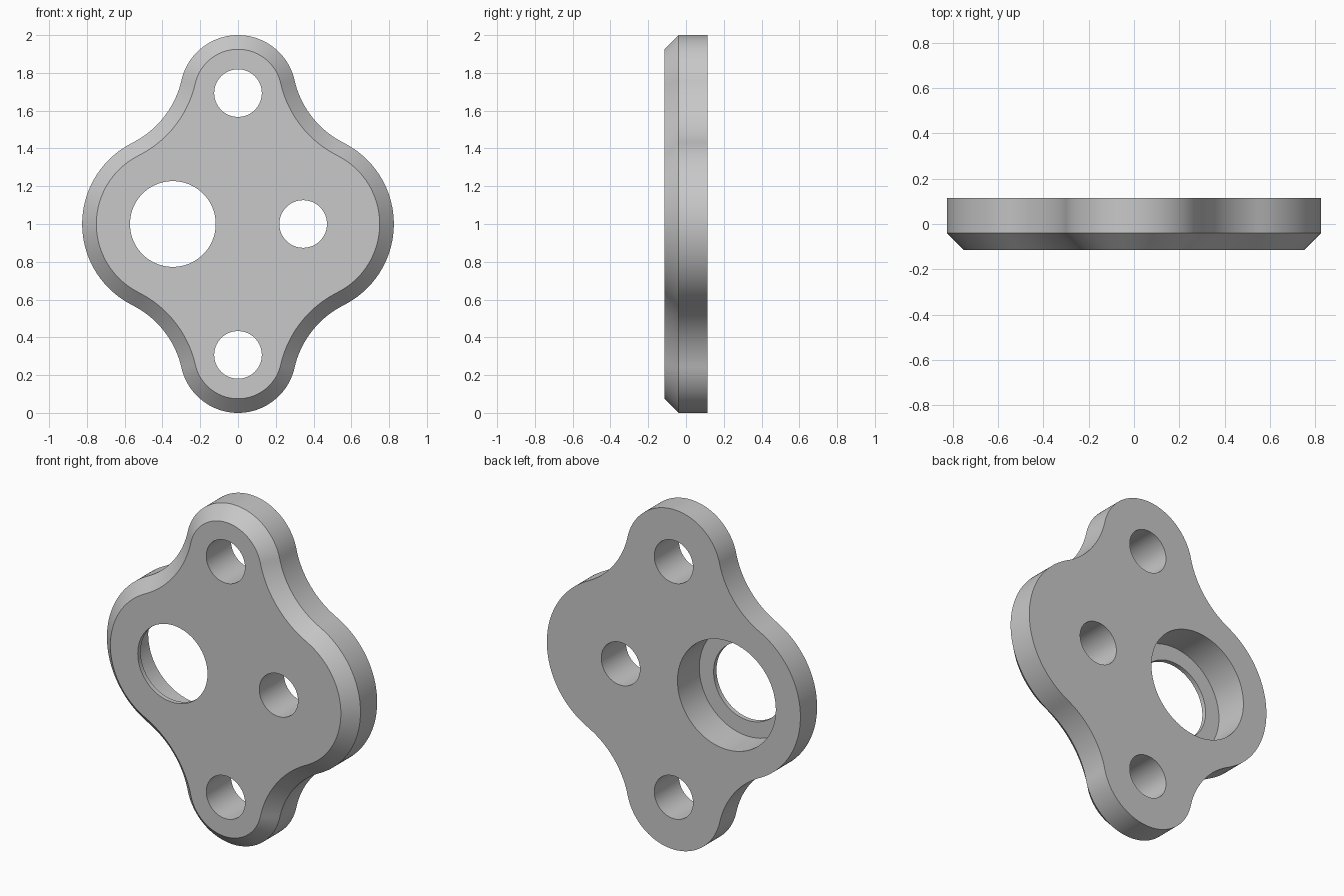
import bpy
import bmesh
import math
from mathutils import Vector

cube = bpy.data.objects.get("Cube")
if cube:
    bpy.data.objects.remove(cube, do_unlink=True)

# Main dimensions, in the x-z plane with depth along y
FRONT, SHOULDER, BACK = -0.115, -0.04, 0.115
CHAMFER = 0.075
MID_Z = 1.0
SIDE_X, SIDE_R = 0.345, 0.48
END_Z, END_R = 0.693, 0.307
WAIST = Vector((0.781, 0.872))
WAIST_R = 0.4945


def arc(centre, radius, start, end, steps):
    """Points on an arc, without the final one."""
    angles = [start + (end - start) * i / steps for i in range(steps)]
    return [(centre[0] + radius * math.cos(a), centre[1] + radius * math.sin(a))
            for a in angles]


def outline(inset):
    """Closed four-lobed outline: one quarter of tangent arcs, mirrored twice."""
    to_side = WAIST - Vector((SIDE_X, 0))
    to_end = WAIST - Vector((0, END_Z))
    a = math.atan2(to_side.y, to_side.x)
    b = math.atan2(to_end.y, to_end.x)
    quarter = arc((SIDE_X, 0), SIDE_R - inset, 0, a, 24)
    quarter += arc(WAIST, WAIST_R + inset, math.pi + a, math.pi + b, 20)
    quarter += arc((0, END_Z), END_R - inset, b, math.pi / 2, 26)
    quarter.append((0, END_Z + END_R - inset))
    half = quarter + [(-x, z) for x, z in reversed(quarter[:-1])]
    return half + [(x, -z) for x, z in reversed(half[1:-1])]


def make_object(name, bm):
    bmesh.ops.recalc_face_normals(bm, faces=bm.faces)
    mesh = bpy.data.meshes.new(name)
    bm.to_mesh(mesh)
    bm.free()
    obj = bpy.data.objects.new(name, mesh)
    bpy.context.collection.objects.link(obj)
    return obj


def loft(name, sections):
    """Solid through a list of (depth, points) sections with flat caps."""
    bm = bmesh.new()
    rings = [[bm.verts.new((x, y, z + MID_Z)) for x, z in points]
             for y, points in sections]
    for r1, r2 in zip(rings, rings[1:]):
        for i in range(len(r1)):
            j = (i + 1) % len(r1)
            bm.faces.new((r1[i], r1[j], r2[j], r2[i]))
    bm.faces.new(rings[0])
    bm.faces.new(rings[-1])
    return make_object(name, bm)


def drill(plate, x, z, radius, start, end):
    """Cut a round hole along y."""
    circle = arc((x, z), radius, 0, 2 * math.pi, 80)
    cutter = loft("hole_cutter", [(start, circle), (end, circle)])
    cutter.hide_render = True
    mod = plate.modifiers.new("hole", 'BOOLEAN')
    mod.operation = 'DIFFERENCE'
    mod.solver = 'EXACT'
    mod.object = cutter
    bpy.context.view_layer.objects.active = plate
    bpy.ops.object.modifier_apply(modifier=mod.name)
    bpy.data.objects.remove(cutter, do_unlink=True)


# Plate body with a chamfered front rim
plate = loft("mounting_plate", [(BACK, outline(0)), (SHOULDER, outline(0)),
                                (FRONT, outline(CHAMFER))])

# Three equal through holes
for x, z in ((0, END_Z), (0, -END_Z), (SIDE_X, 0)):
    drill(plate, x, z, 0.126, -0.3, 0.3)

# Large hole, counterbored from the back to leave a thin front lip
drill(plate, -SIDE_X, 0, 0.32, -0.088, 0.3)
drill(plate, -SIDE_X, 0, 0.227, -0.3, 0.3)

# Single grey finish
grey = bpy.data.materials.new("plain_grey")
grey.use_nodes = True
colour = (0.58, 0.58, 0.58, 1)
grey.diffuse_color = colour
grey.node_tree.nodes["Principled BSDF"].inputs["Base Color"].default_value = colour
plate.data.materials.clear()
plate.data.materials.append(grey)

bpy.ops.object.select_all(action='DESELECT')
plate.select_set(True)
bpy.context.view_layer.objects.active = plate
bpy.ops.object.shade_smooth_by_angle(angle=math.radians(30))
